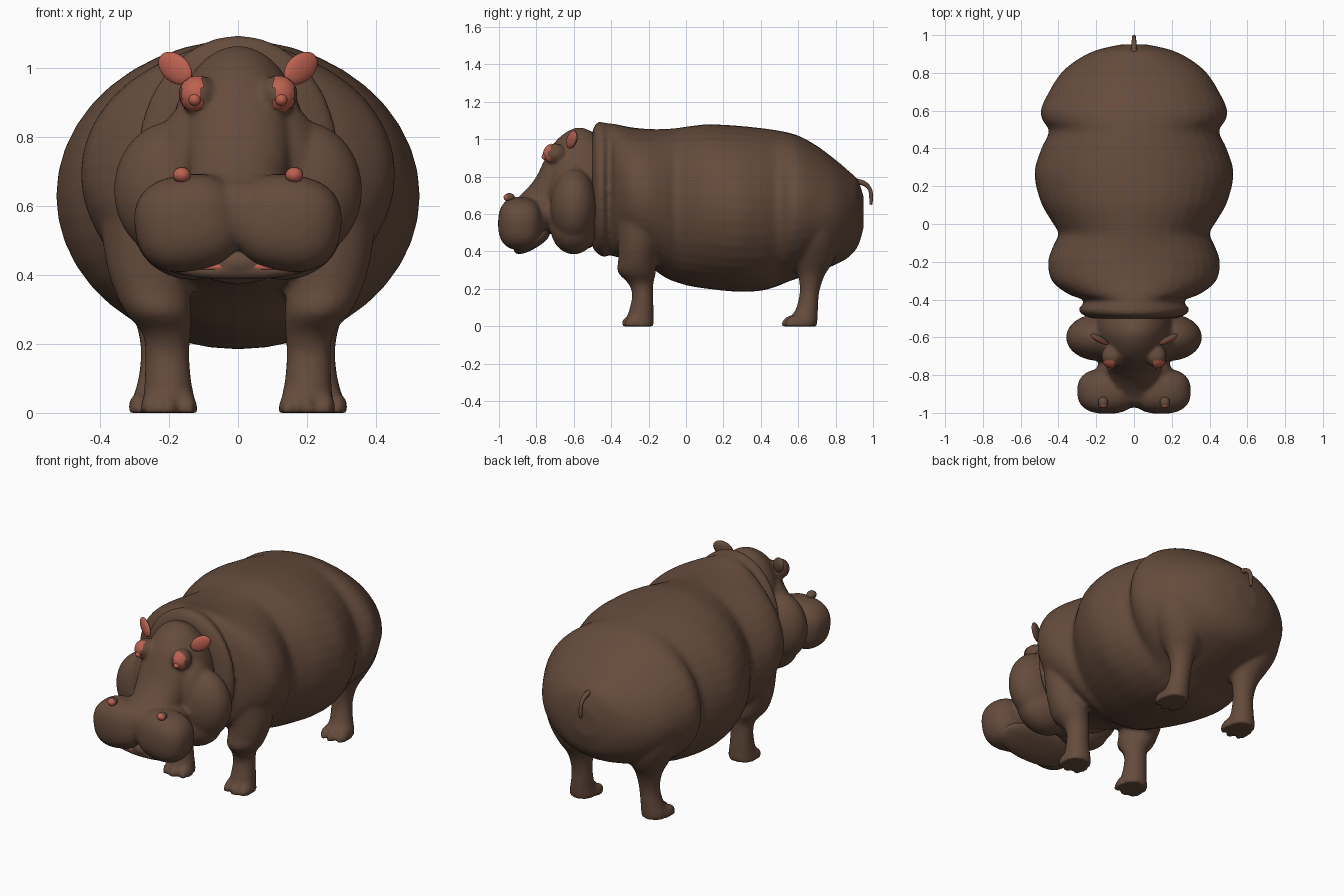
import bpy, bmesh, math
from mathutils import Matrix, Vector, Euler

cube = bpy.data.objects.get("Cube")
if cube:
    bpy.data.objects.remove(cube, do_unlink=True)


def material(name, rgb):
    m = bpy.data.materials.new(name)
    m.use_nodes = True
    m.diffuse_color = (*rgb, 1)
    m.node_tree.nodes["Principled BSDF"].inputs["Base Color"].default_value = (*rgb, 1)
    return m


HIDE = material("brown_hide", (0.13, 0.071, 0.045))
PINK = material("pink_skin", (0.5, 0.12, 0.08))


def smooth_sections(rows, steps=4):
    """Catmull-Rom interpolation between rows of section numbers."""
    rows = [Vector(r) for r in rows]
    out = []
    for i in range(len(rows) - 1):
        a, b, c, d = rows[max(i - 1, 0)], rows[i], rows[i + 1], rows[min(i + 2, len(rows) - 1)]
        for k in range(steps):
            t = k / steps
            out.append(b + 0.5 * t * ((c - a) + t * ((2 * a - 5 * b + 4 * c - d)
                                                    + t * (3 * (b - c) + d - a))))
    return out + [rows[-1]]


def loft(bm, rows, place, n=40):
    """Closed tube of ellipses; place(row, cos, sin) gives each point."""
    rings = []
    for row in smooth_sections(rows):
        angles = [2 * math.pi * j / n for j in range(n)]
        rings.append([bm.verts.new(place(row, math.cos(a), math.sin(a))) for a in angles])
    for r, s in zip(rings, rings[1:]):
        for j in range(n):
            bm.faces.new((r[j], r[(j + 1) % n], s[(j + 1) % n], s[j]))
    bm.faces.new(rings[0][::-1])
    bm.faces.new(rings[-1])


def blob(bm, centre, radii, rot=(0, 0, 0), power=1.0, side=1):
    """Ellipsoid, boxier when power is below one, mirrored by side."""
    verts = bmesh.ops.create_uvsphere(bm, u_segments=32, v_segments=20, radius=1)["verts"]
    m = (Matrix.Diagonal((side, 1, 1, 1)) @ Matrix.Translation(centre)
         @ Euler([math.radians(r) for r in rot]).to_matrix().to_4x4()
         @ Matrix.Diagonal((*radii, 1)))
    for v in verts:
        v.co = m @ Vector([math.copysign(abs(c) ** power, c) for c in v.co])


def orient(bm):
    """Make all normals point outward."""
    bm.normal_update()
    bmesh.ops.recalc_face_normals(bm, faces=bm.faces)
    bm.normal_update()


def finish(name, bm, voxel=0, smooth=3, pink=lambda f: False):
    """Make the object; faces that meet the pink rule take the pink skin."""
    for f in bm.faces:
        f.smooth = True
        f.material_index = int(pink(f))
    mesh = bpy.data.meshes.new(name)
    bm.to_mesh(mesh)
    bm.free()
    ob = bpy.data.objects.new(name, mesh)
    bpy.context.collection.objects.link(ob)
    mesh.materials.append(HIDE)
    mesh.materials.append(PINK)
    if voxel:
        mod = ob.modifiers.new("blend", 'REMESH')
        mod.mode = 'VOXEL'
        mod.voxel_size = voxel
        mod.use_smooth_shade = True
        mod = ob.modifiers.new("soften", 'SMOOTH')
        mod.factor = 0.5
        mod.iterations = smooth


# Sections along y: y, half width, bottom z, top z
def along_y(r, c, s):
    return (r[1] * c, r[0], (r[2] + r[3]) / 2 + (r[3] - r[2]) / 2 * s)


# Sections along z: z, centre x, centre y, radius x, radius y
def leg_place(side):
    return lambda r, c, s: (side * (r[1] + r[3] * c), r[2] + r[4] * s, r[0])


TRUNK = [(-.50, .22, .42, 1.05), (-.475, .28, .39, 1.09), (-.44, .29, .37, 1.09),
         (-.41, .25, .38, 1.085), (-.37, .35, .37, 1.08), (-.30, .435, .36, 1.065),
         (-.20, .455, .32, 1.055), (-.11, .425, .26, 1.055), (-.05, .40, .235, 1.06),
         (.02, .44, .215, 1.07), (.12, .495, .20, 1.08), (.27, .527, .185, 1.073),
         (.40, .49, .19, 1.06), (.49, .45, .215, 1.047), (.55, .485, .24, 1.035),
         (.61, .492, .26, 1.015), (.70, .45, .29, .965), (.80, .385, .33, .89),
         (.87, .30, .37, .83), (.92, .20, .43, .78), (.95, .07, .53, .69)]
FRONT_LEG = [(.62, .27, -.24, .14, .13), (.45, .26, -.255, .125, .11),
             (.36, .25, -.262, .11, .10), (.29, .23, -.263, .095, .102),
             (.23, .207, -.242, .07, .068), (.17, .205, -.232, .064, .056),
             (.09, .203, -.238, .068, .065), (.04, .20, -.245, .075, .073),
             (0, .20, -.25, .08, .08)]
HIND_LEG = [(.60, .27, .66, .18, .17), (.45, .25, .68, .15, .14),
            (.35, .235, .68, .11, .11), (.27, .225, .67, .075, .07),
            (.18, .222, .66, .06, .052), (.09, .228, .646, .063, .06),
            (.03, .235, .625, .075, .078), (0, .235, .617, .078, .083)]

# Trunk, legs and toes blended into one skin
bm = bmesh.new()
loft(bm, TRUNK, along_y)
for side in (1, -1):
    for leg, toe_x, toe_y in ((FRONT_LEG, .20, -.29), (HIND_LEG, .235, .567)):
        loft(bm, leg, leg_place(side))
        for dx in (-.053, 0, .053):
            blob(bm, (toe_x + dx, toe_y + abs(dx) * .3, .005), (.03, .06, .055),
                 (20, 0, 0), side=side)
for v in bm.verts:
    v.co.z = max(v.co.z, 0)
orient(bm)
finish("body", bm, .012, 5)

# Head: skull, broad snout, fused muzzle, cheeks, jowls and brows
SKULL = [(-.44, .18, .48, 1.0), (-.51, .20, .42, 1.045), (-.58, .20, .41, 1.063),
         (-.66, .175, .44, 1.025), (-.73, .15, .50, .945), (-.80, .135, .50, .80),
         (-.87, .13, .49, .715), (-.93, .11, .49, .665)]
BROW = ((.118, -.70, .923), (.055, .06, .056))
bm = bmesh.new()
loft(bm, SKULL, along_y)
blob(bm, (0, -.78, .60), (.20, .14, .11))
blob(bm, (0, -.875, .575), (.15, .098, .105), power=.85)
for side in (1, -1):
    blob(bm, (.185, -.60, .645), (.175, .125, .20), side=side)
    blob(bm, (.13, -.60, .53), (.17, .125, .145), side=side)
    blob(bm, (.10, -.61, .71), (.155, .13, .22), (0, -12, 0), side=side)
    blob(bm, (.143, -.885, .55), (.157, .12, .14), (0, 8, 0), .8, side)
    blob(bm, *BROW, side=side)
orient(bm)
finish("head", bm, .01, 8)

# Lower jaw and the mouth lining above it
bm = bmesh.new()
blob(bm, (0, -.825, .453), (.245, .108, .04), (30, 0, 0), .88)
blob(bm, (0, -.90, .435), (.07, .03, .035))
orient(bm)
finish("lower_jaw", bm, .008, 3)
bm = bmesh.new()
blob(bm, (0, -.848, .452), (.25, .08, .02), (26, 0, 0), .8)
orient(bm)
finish("mouth_lining", bm, pink=lambda f: True)

# Paired features: centre, radii, rotation and the facing limit of the pink skin
FEATURES = {
    "ear": ((.182, -.61, .998), (.06, .018, .041), (0, -34, 28), -.25),
    "eyeball": ((.125, -.752, .907), (.018, .02, .018), (0, 0, 0), 1),
    "nostril": ((.163, -.945, .689), (.026, .03, .023), (0, 0, 0), -.35),
}
for side, label in ((1, "left"), (-1, "right")):
    for part, (centre, radii, rot, limit) in FEATURES.items():
        bm = bmesh.new()
        blob(bm, centre, radii, rot, side=side)
        orient(bm)
        finish(label + "_" + part, bm, pink=lambda f: f.normal.y < limit)
    # Eyelid, a thin patch lying on the brow
    bm = bmesh.new()
    blob(bm, *BROW, side=side)
    orient(bm)
    bmesh.ops.delete(bm, geom=[f for f in bm.faces if f.normal.y > -.3 or not
                               .103 < abs(f.calc_center_median().x) < .163], context='FACES')
    for v in bm.verts:
        v.co.y -= .004
    finish(label + "_eyelid", bm, pink=lambda f: True)

# Tail, a thin hook tapering to its tip
TAIL = [(0, .90, .775, 1.6), (0, .95, .765, 1.3), (0, .982, .735, 1),
        (0, .990, .69, 1), (0, .988, .65, .7)]
curve = bpy.data.curves.new("tail", 'CURVE')
curve.dimensions = '3D'
curve.bevel_depth = .011
curve.bevel_resolution = 3
curve.use_fill_caps = True
spline = curve.splines.new('POLY')
path = smooth_sections(TAIL)
spline.points.add(len(path) - 1)
for point, (x, y, z, r) in zip(spline.points, path):
    point.co = (x, y, z, 1)
    point.radius = r
spline.use_smooth = True
curve.materials.append(HIDE)
bpy.context.collection.objects.link(bpy.data.objects.new("tail", curve))
